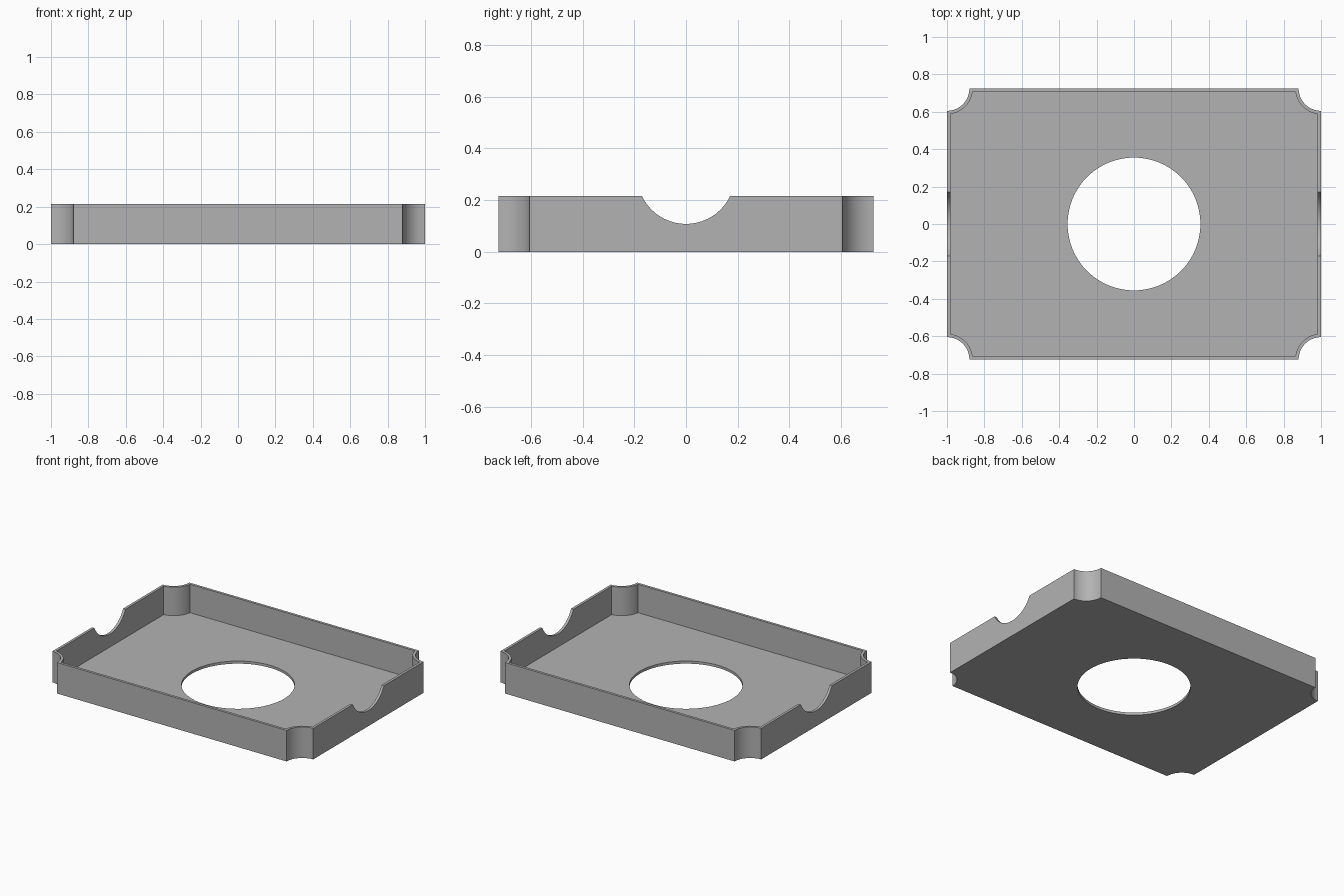
import bpy
import bmesh
from math import sin, cos, asin, pi
from mathutils import Matrix

HALF_X, HALF_Y, HEIGHT = 1.0, 0.725, 0.215
WALL = 0.018
CORNER_R, HOLE_R, NOTCH_R = 0.12, 0.355, 0.189
NOTCH_Z = 0.108 + NOTCH_R

cube = bpy.data.objects.get("Cube")
if cube:
    bpy.data.objects.remove(cube, do_unlink=True)

grey = bpy.data.materials.new("grey")
grey.use_nodes = True
grey.diffuse_color = (0.45, 0.45, 0.45, 1)
grey.node_tree.nodes["Principled BSDF"].inputs["Base Color"].default_value = grey.diffuse_color


def outline(inset, steps=24):
    """Rectangle with scooped corners, counter-clockwise, moved inward by inset."""
    r = CORNER_R + inset
    a, b = asin(inset / r), pi / 2 - asin(inset / r)
    quarter = []
    for i in range(steps + 1):
        t = a + (b - a) * i / steps
        quarter.append((HALF_X - r * cos(t), HALF_Y - r * sin(t)))
    quarter.reverse()
    pts = []
    for sx, sy in ((1, 1), (-1, 1), (-1, -1), (1, -1)):
        arc = [(sx * x, sy * y) for x, y in quarter]
        pts += arc if sx * sy > 0 else arc[::-1]
    return pts


def to_object(name, bm):
    bmesh.ops.recalc_face_normals(bm, faces=bm.faces)
    mesh = bpy.data.meshes.new(name)
    bm.to_mesh(mesh)
    bm.free()
    mesh.materials.append(grey)
    obj = bpy.data.objects.new(name, mesh)
    bpy.context.collection.objects.link(obj)
    return obj


def prism(name, points, z0, z1):
    bm = bmesh.new()
    face = bm.faces.new([bm.verts.new((x, y, z0)) for x, y in points])
    up = bmesh.ops.extrude_face_region(bm, geom=[face], use_keep_orig=True)
    verts = [g for g in up["geom"] if isinstance(g, bmesh.types.BMVert)]
    bmesh.ops.translate(bm, verts=verts, vec=(0, 0, z1 - z0))
    return to_object(name, bm)


def cylinder(name, radius, depth, matrix):
    bm = bmesh.new()
    bmesh.ops.create_cone(bm, cap_ends=True, segments=96, radius1=radius,
                          radius2=radius, depth=depth, matrix=matrix)
    return to_object(name, bm)


# Tray body, then the cavity, round floor opening and side finger notches
tray = prism("tray", outline(0), 0, HEIGHT)
cutters = [
    prism("cavity_cutter", outline(WALL), WALL, HEIGHT + 0.1),
    cylinder("floor_hole_cutter", HOLE_R, 0.1, Matrix.Identity(4)),
    cylinder("notch_cutter", NOTCH_R, 3,
             Matrix.Translation((0, 0, NOTCH_Z)) @ Matrix.Rotation(pi / 2, 4, "Y")),
]

bpy.ops.object.select_all(action="DESELECT")
bpy.context.view_layer.objects.active = tray
tray.select_set(True)
for cutter in cutters:
    cutter.hide_render = True
    mod = tray.modifiers.new(cutter.name, "BOOLEAN")
    mod.operation = "DIFFERENCE"
    mod.solver = "EXACT"
    mod.object = cutter
    bpy.ops.object.modifier_apply(modifier=mod.name)
    bpy.data.objects.remove(cutter, do_unlink=True)

# Smooth curved walls, crisp edges
bpy.ops.object.shade_smooth_by_angle(angle=pi / 6)
